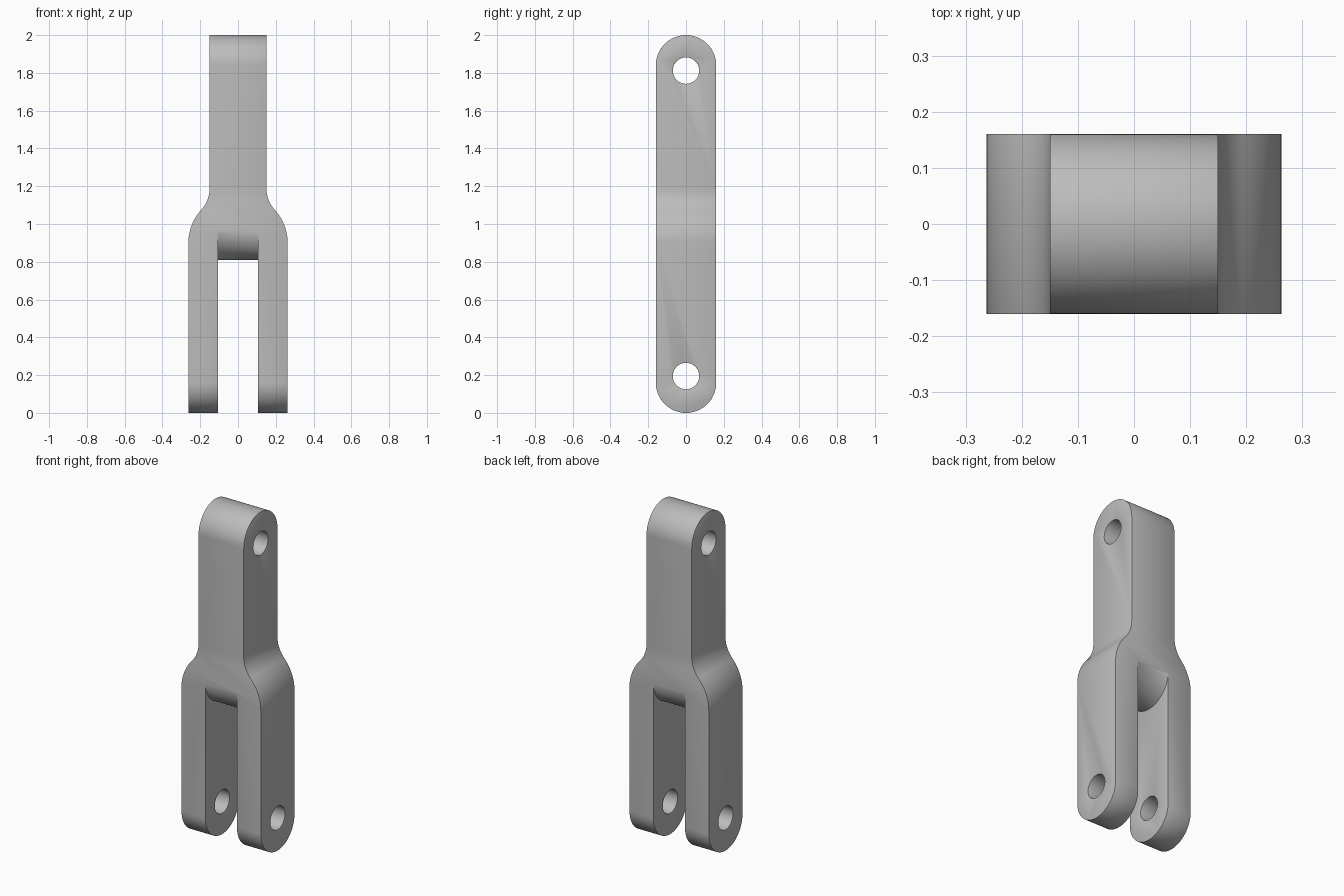
import bpy, bmesh, math

if "Cube" in bpy.data.objects:
    bpy.data.objects.remove(bpy.data.objects["Cube"], do_unlink=True)

HALF_Y, HALF_TOP, HALF_BASE, SLOT = 0.16, 0.15, 0.263, 0.105
HOLE, WEB_Z = 0.07, 0.97

steel = bpy.data.materials.new("plain grey")
steel.use_nodes = True
grey = (0.5, 0.5, 0.5, 1)
steel.diffuse_color = grey
steel.node_tree.nodes["Principled BSDF"].inputs["Base Color"].default_value = grey


def arc(cu, cv, r, start, end, n):
    """Points on an arc, angles in degrees."""
    angles = [math.radians(start + (end - start) * i / n) for i in range(n + 1)]
    return [(cu + r * math.cos(a), cv + r * math.sin(a)) for a in angles]


def extrude(name, outline, axis, half):
    """Prism from a closed outline, centred along the x or y axis."""
    bm = bmesh.new()
    place = (lambda u, v: (-half, u, v)) if axis == "x" else (lambda u, v: (u, -half, v))
    face = bm.faces.new([bm.verts.new(place(u, v)) for u, v in outline])
    out = bmesh.ops.extrude_face_region(bm, geom=[face])
    verts = [g for g in out["geom"] if isinstance(g, bmesh.types.BMVert)]
    shift = (2 * half, 0, 0) if axis == "x" else (0, 2 * half, 0)
    bmesh.ops.translate(bm, vec=shift, verts=verts)
    bmesh.ops.recalc_face_normals(bm, faces=bm.faces)
    mesh = bpy.data.meshes.new(name)
    bm.to_mesh(mesh)
    bm.free()
    obj = bpy.data.objects.new(name, mesh)
    bpy.context.collection.objects.link(obj)
    mesh.materials.append(steel)
    return obj


def boolean(target, cutter, operation):
    mod = target.modifiers.new(cutter.name, "BOOLEAN")
    mod.object, mod.operation, mod.solver = cutter, operation, "EXACT"
    bpy.context.view_layer.objects.active = target
    bpy.ops.object.modifier_apply(modifier=mod.name)
    bpy.data.objects.remove(cutter, do_unlink=True)


# Side profile: a bar with fully rounded ends
bar = arc(0, 2 - HALF_Y, HALF_Y, 0, 180, 32) + arc(0, HALF_Y, HALF_Y, 180, 360, 32)
fork = extrude("clevis_link", bar, "x", HALF_BASE)

# Side cutters: narrow the upper shank with S-shaped shoulders
SWEEP = 42.6
shoulder = arc(HALF_TOP + 0.17, 1.19, 0.17, 180, 180 + SWEEP, 10)
shoulder += arc(HALF_BASE - 0.258, 0.9, 0.258, SWEEP, 0, 14)[1:]
for side in (1, -1):
    outline = [(HALF_TOP, 2.1)] + shoulder + [(0.4, 0.9), (0.4, 2.1)]
    cutter = extrude("shoulder_cutter", [(side * u, v) for u, v in outline], "y", 0.3)
    boolean(fork, cutter, "DIFFERENCE")

# Slot between the fork arms, ending at a rounded web
web = arc(0, WEB_Z, HALF_Y + 0.0005, 0, -180, 32)
slot = web + [(-0.3, WEB_Z), (-0.3, -0.2), (0.3, -0.2), (0.3, WEB_Z)]
boolean(fork, extrude("slot_cutter", slot, "x", SLOT), "DIFFERENCE")

# Pin holes through the shank and both arms
for z in (1.812, 0.195):
    boolean(fork, extrude("pin_cutter", arc(0, z, HOLE, 0, 348.75, 31), "x", 0.5), "DIFFERENCE")

# Small eased edges
bevel = fork.modifiers.new("eased_edges", "BEVEL")
bevel.width, bevel.segments = 0.005, 2
bevel.limit_method, bevel.angle_limit = "ANGLE", math.radians(50)

bpy.ops.object.select_all(action="DESELECT")
fork.select_set(True)
bpy.context.view_layer.objects.active = fork
bpy.ops.object.modifier_apply(modifier=bevel.name)
bpy.ops.object.shade_smooth_by_angle(angle=math.radians(32))
